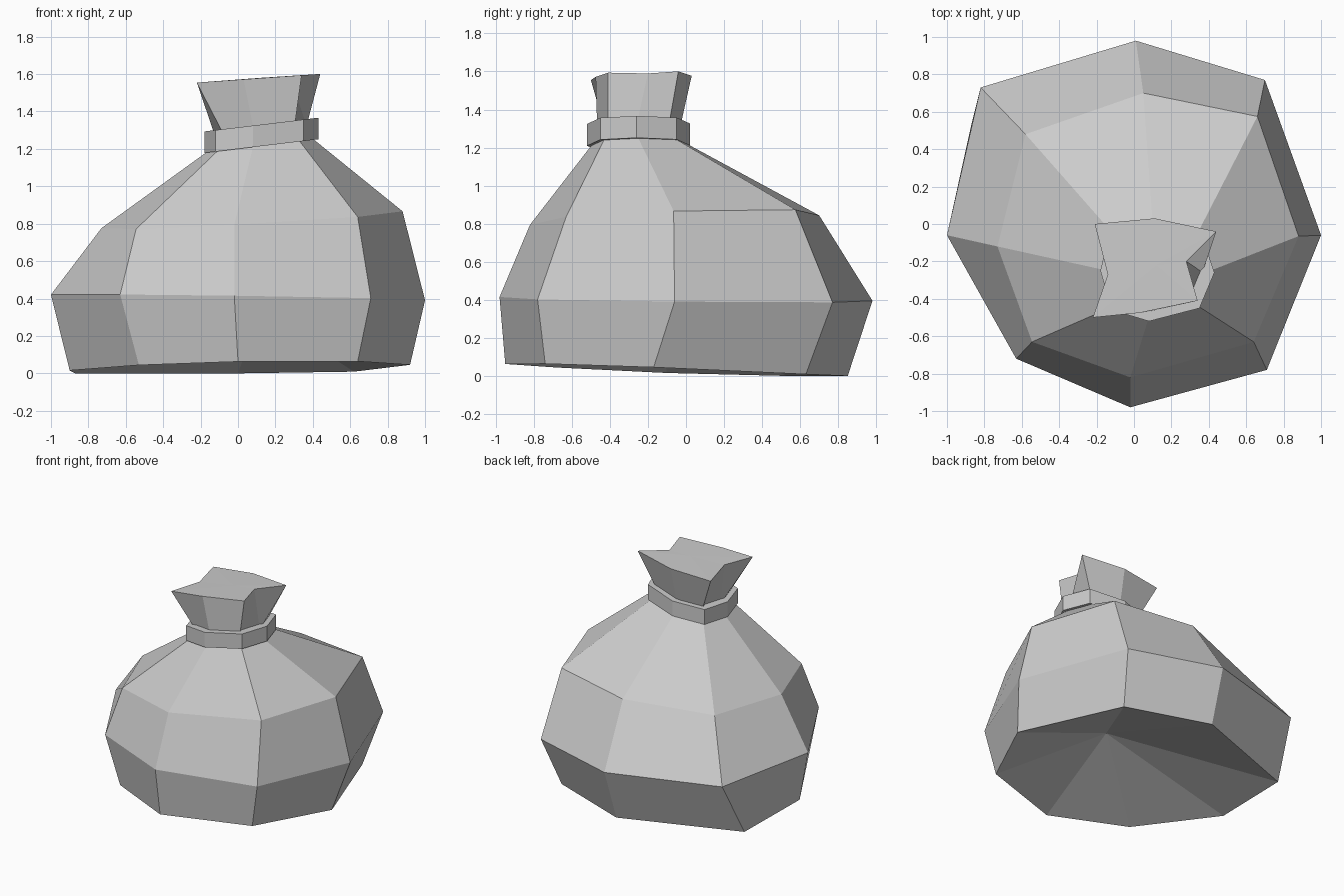
import bpy
import bmesh
from mathutils import Vector

default_cube = bpy.data.objects.get("Cube")
if default_cube:
    bpy.data.objects.remove(default_cube, do_unlink=True)

cloth = bpy.data.materials.new("light grey cloth")
cloth.use_nodes = True
grey = (0.6, 0.6, 0.6, 1)
cloth.diffuse_color = grey
cloth.node_tree.nodes["Principled BSDF"].inputs["Base Color"].default_value = grey


def section(outline, height, slope_x=0, slope_y=0):
    """Lift a flat outline onto a tilted plane that stays above the ground."""
    return [Vector((x, y, max(0, height + slope_x * x + slope_y * y)))
            for x, y in outline]


def scaled(outline, factor):
    """Scale an outline about its own middle."""
    middle = sum((Vector(p) for p in outline), Vector((0, 0))) / len(outline)
    return [middle + (Vector(p) - middle) * factor for p in outline]


def loft(name, sections, bottom_centre=None, top_centre=None):
    """Skin a stack of sections; a centre point turns a flat cap into a fan."""
    bm = bmesh.new()
    rings = [[bm.verts.new(p) for p in ring] for ring in sections]
    count = len(rings[0])
    for low, high in zip(rings, rings[1:]):
        for i in range(count):
            j = (i + 1) % count
            bm.faces.new((low[i], low[j], high[j], high[i]))
    for ring, centre in ((rings[0], bottom_centre), (rings[-1], top_centre)):
        if centre is None:
            bm.faces.new(ring)
            continue
        hub = bm.verts.new(centre)
        for i in range(count):
            bm.faces.new((ring[i], ring[(i + 1) % count], hub))
    bmesh.ops.recalc_face_normals(bm, faces=bm.faces)
    mesh = bpy.data.meshes.new(name)
    bm.to_mesh(mesh)
    bm.free()
    mesh.materials.append(cloth)
    obj = bpy.data.objects.new(name, mesh)
    bpy.context.collection.objects.link(obj)
    return obj


# Outlines run anticlockwise, starting at the left-hand (-x) corner
base = [(-.9, -.1), (-.53, -.68), (0, -.95), (.64, -.74),
        (.92, -.17), (.62, .63), (0, .85), (-.87, .53)]
belly = [(-1, -.06), (-.63, -.72), (-.02, -.98), (.71, -.78),
         (1, -.06), (.7, .77), (.01, .98), (-.82, .73)]
shoulder = [(-.73, -.12), (-.545, -.63), (-.02, -.82), (.64, -.63),
            (.88, -.065), (.66, .575), (.05, .7), (-.58, .48)]
collar = [(-.18, -.25), (-.12, -.46), (.08, -.52), (.35, -.45),
          (.43, -.26), (.36, -.05), (.1, .02), (-.13, -.04)]
ruffle = [(-.14, -.27), (-.22, -.5), (.03, -.475), (.34, -.41),
          (.28, -.2), (.44, -.04), (.11, .03), (-.21, 0)]

# Sack body with a hollowed underside
loft("sack_body", [
    section(base, .025, .015, -.04),
    section(belly, .405, -.015, -.01),
    section(shoulder, .82, .055, .03),
    section(scaled(collar, .86), 1.22, .12),
], bottom_centre=(.12, -.16, .33))

# Band tied around the neck
loft("neck_tie", [section(collar, 1.2, .12), section(collar, 1.315, .12)])

# Gathered cloth flaring above the band
loft("gathered_top", [
    section(scaled(collar, .8), 1.28, .12),
    section(ruffle, 1.57, .07),
], top_centre=(.12, -.22, 1.58))
